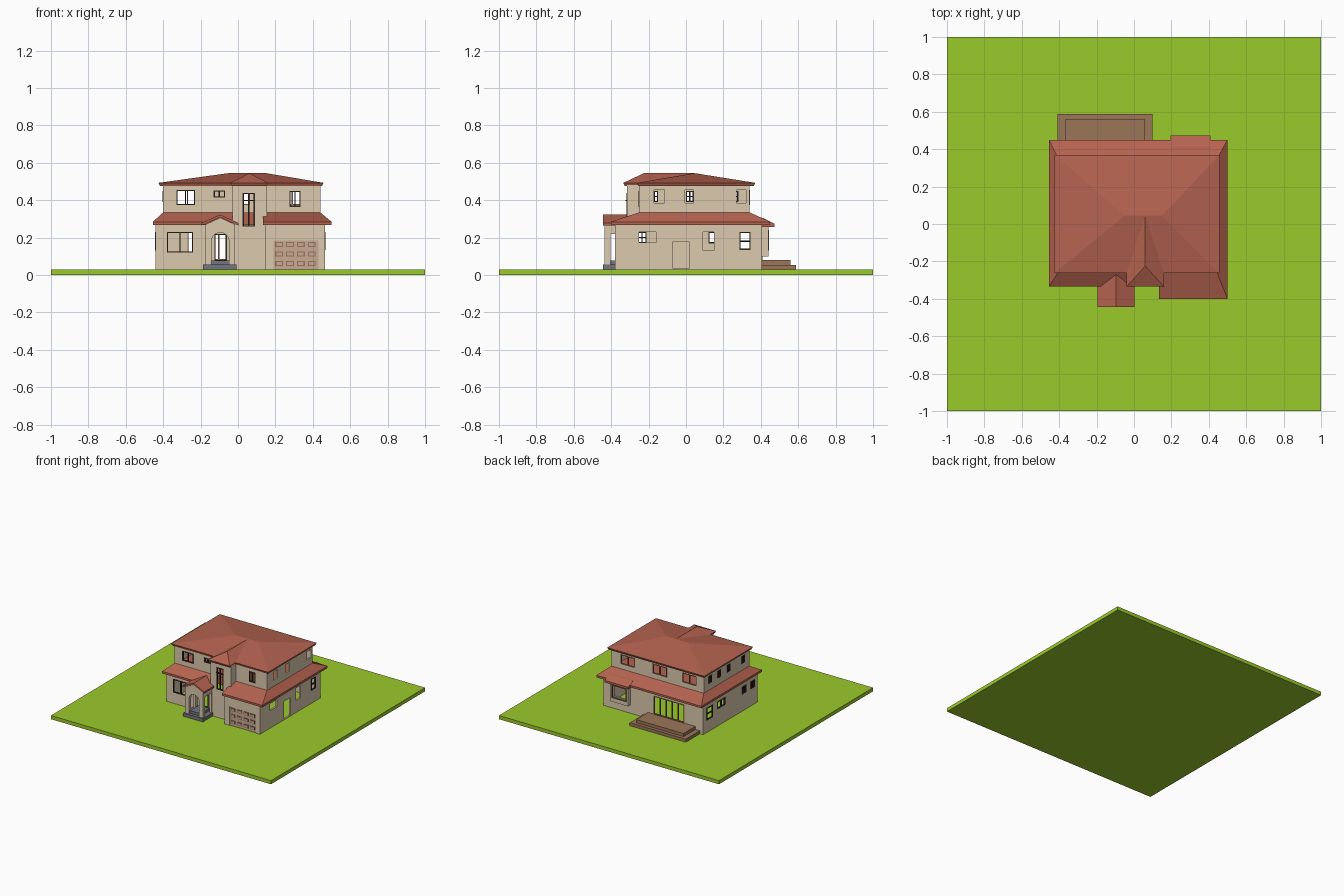
import bpy, bmesh, math

if "Cube" in bpy.data.objects:
    bpy.data.objects.remove(bpy.data.objects["Cube"])


def material(name, rgb):
    m = bpy.data.materials.new(name)
    m.diffuse_color = (*rgb, 1)
    m.use_nodes = True
    m.node_tree.nodes["Principled BSDF"].inputs["Base Color"].default_value = m.diffuse_color
    return m


GRASS = material("grass", (.33, .59, .024))
WALL = material("plaster", (.72, .59, .43))
ROOF = material("roof_tile", (.46, .125, .08))
DARK = material("dark_frame", (.03, .02, .015))
WOOD = material("wood", (.33, .18, .10))
DOOR = material("garage_panel", (.58, .40, .30))
STONE = material("stone", (.17, .18, .21))


def finish(name, bm, mat):
    me = bpy.data.meshes.new(name)
    bm.to_mesh(me)
    bm.free()
    me.materials.append(mat)
    ob = bpy.data.objects.new(name, me)
    bpy.context.collection.objects.link(ob)
    return ob


def loft(name, loops, mat):
    """Join matching closed loops, cap both ends, merge collapsed corners."""
    bm = bmesh.new()
    rows = [[bm.verts.new(p) for p in lp] for lp in loops]
    n = len(rows[0])
    for a, b in zip(rows, rows[1:]):
        for i in range(n):
            j = (i + 1) % n
            bm.faces.new((a[i], a[j], b[j], b[i]))
    bm.faces.new(rows[0][::-1])
    if len({tuple(p) for p in loops[-1]}) > 2:
        bm.faces.new(rows[-1])
    bmesh.ops.remove_doubles(bm, verts=bm.verts, dist=1e-5)
    bmesh.ops.recalc_face_normals(bm, faces=bm.faces)
    return finish(name, bm, mat)


def boxes(name, items, mat):
    """One object from (x0, x1, y0, y1, z0, z1) blocks."""
    bm = bmesh.new()
    for x0, x1, y0, y1, z0, z1 in items:
        vs = bmesh.ops.create_cube(bm, size=1)["verts"]
        for v in vs:
            v.co = ((x0 + x1) / 2 + v.co.x * (x1 - x0),
                    (y0 + y1) / 2 + v.co.y * (y1 - y0),
                    (z0 + z1) / 2 + v.co.z * (z1 - z0))
    return finish(name, bm, mat)


def prism(name, profile, y0, y1, mat):
    return loft(name, [[(x, y, z) for x, z in profile] for y in (y0, y1)], mat)


def at_height(pts, z):
    return [(x, y, z) for x, y in pts]


def rect(x0, y0, x1, y1):
    return [(x0, y0), (x1, y0), (x1, y1), (x0, y1)]


def wall(name, axis, pos, c0, c1, z0, z1, out, holes=(), mat=DARK):
    """Thin wall along an axis. Holes: (c0, c1, z0, z1, panes across, panes up); 0 = no frame."""
    cs = sorted({c0, c1, *[h[0] for h in holes], *[h[1] for h in holes]})
    zs = sorted({z0, z1, *[h[2] for h in holes], *[h[3] for h in holes]})
    bm = bmesh.new()
    pt = (lambda c, z: (c, pos, z)) if axis == 'x' else (lambda c, z: (pos, c, z))
    grid = {(c, z): bm.verts.new(pt(c, z)) for c in cs for z in zs}
    for a, b in zip(cs, cs[1:]):
        for d, e in zip(zs, zs[1:]):
            mc, mz = (a + b) / 2, (d + e) / 2
            if any(h[0] < mc < h[1] and h[2] < mz < h[3] for h in holes):
                continue
            q = [grid[a, d], grid[b, d], grid[b, e], grid[a, e]]
            bm.faces.new(q if out == (-1 if axis == 'x' else 1) else q[::-1])
    bmesh.ops.delete(bm, geom=[v for v in bm.verts if not v.link_faces], context='VERTS')
    ob = finish(name, bm, WALL)
    mod = ob.modifiers.new("thickness", 'SOLIDIFY')
    mod.thickness, mod.offset = .014, -1
    # window frames and glazing bars
    t = .006
    p0, p1 = sorted((pos + out * .003, pos - out * .009))
    bars = []
    for a, b, d, e, nx, nz in holes:
        if not nx:
            continue
        for i in range(nx + 1):
            c = a + (b - a - t) * i / nx
            bars.append((c, c + t, d, e))
        for i in range(nz + 1):
            z = d + (e - d - t) * i / nz
            bars.append((a, b, z, z + t))
    if bars:
        boxes(name + "_frames", [(a, b, p0, p1, d, e) if axis == 'x' else (p0, p1, a, b, d, e)
                                 for a, b, d, e in bars], mat)


# lawn
boxes("lawn", [(-1, 1, -1, 1, 0, .03)], GRASS)

# ground floor walls
Z0, Z1 = .03, .275
wall("front_wall", 'x', -.30, -.44, -.03, Z0, Z1, -1,
     [(-.38, -.24, .12, .23, 2, 1), (-.125, -.06, .075, .22, 1, 1)])
wall("garage_front", 'x', -.38, .145, .465, Z0, Z1, -1, [(.19, .43, .03, .185, 0, 0)])
wall("garage_side", 'y', .145, -.38, -.30, Z0, Z1, -1)
wall("right_wall", 'y', .465, -.38, .405, Z0, Z1, 1,
     [(-.25, -.16, .175, .23, 0, 0), (-.07, .015, .035, .18, 0, 0),
      (.09, .15, .13, .23, 0, 0), (.285, .345, .135, .23, 1, 2)])
wall("back_wall", 'x', .405, -.44, .465, Z0, Z1, 1,
     [(-.27, .01, .08, .23, 5, 1), (.24, .37, .13, .24, 0, 0)], WOOD)
wall("left_wall", 'y', -.44, -.30, .405, Z0, Z1, -1,
     [(-.26, -.21, .17, .23, 2, 2), (-.15, -.10, .17, .23, 2, 2),
      (.12, .22, .17, .23, 2, 1), (.28, .36, .13, .23, 1, 2)])

# upper floor walls
U0, U1 = .32, .485
wall("upper_front_left", 'x', -.25, -.40, -.03, U0, U1, -1,
     [(-.33, -.23, .375, .455, 2, 1), (-.13, -.07, .415, .452, 2, 1)])
wall("upper_front_right", 'x', -.25, .155, .44, U0, U1, -1, [(.275, .335, .365, .45, 2, 1)])
wall("upper_right", 'y', .44, -.25, .34, U0, U1, 1,
     [(-.17, -.115, .385, .455, 0, 0), (-.005, .04, .385, .455, 0, 0), (.27, .32, .385, .455, 0, 0)])
wall("upper_back", 'x', .34, -.40, .44, U0, U1, 1,
     [(c - .065, c + .065, .375, .455, 2, 1) for c in (-.27, 0, .29)], WOOD)
wall("upper_left", 'y', -.40, -.25, .34, U0, U1, -1,
     [(c - .02, c + .02, .39, .45, 2, 2) for c in (-.17, .02, .14, .26)])

# stair tower
wall("tower_front", 'x', -.315, -.03, .155, Z0, U1, -1, [(.025, .09, .26, .44, 2, 1)])
boxes("tower_window_bar", [(.025, .09, -.324, -.312, .395, .402)], DARK)
for x, s in ((-.03, -1), (.155, 1)):
    wall("tower_side", 'y', x, -.315, -.25, Z0, U1, s)

# back bay window
wall("bay_front", 'x', .44, .22, .385, .10, .275, 1, [(.235, .37, .13, .24, 1, 1)], WOOD)
boxes("bay_sides", [(.22, .234, .40, .438, .10, .275), (.371, .385, .40, .438, .10, .275),
                    (.22, .385, .40, .438, .10, .114)], WALL)

# lower skirt roof
outer = [(-.455, -.335), (-.03, -.335), (-.03, -.25), (.135, -.25),
         (.135, -.40), (.50, -.40), (.50, .45), (-.455, .45)]
inner = [(-.40, -.25), (-.03, -.25), (-.03, -.25), (.135, -.25),
         (.135, -.25), (.44, -.25), (.44, .34), (-.40, .34)]
loft("lower_roof", [at_height(outer, .268), at_height(outer, .285), at_height(inner, .335)], ROOF)
loft("bay_roof", [at_height(rect(.195, .40, .41, .472), .258),
                  at_height(rect(.195, .40, .41, .472), .275),
                  at_height(rect(.195, .40, .41, .41), .306)], ROOF)

# upper hip roofs
for name, eave, ridge in (
        ("upper_roof", (-.425, -.262, .457, .37), (-.05, .045, .15, .045)),
        ("tower_roof", (-.04, -.335, .16, .045), (.06, -.225, .06, .045))):
    x0, y0, x1, y1 = eave
    loft(name, [at_height(rect(x0 + .008, y0 + .008, x1 - .008, y1 - .008), .475),
                at_height(rect(*eave), .493), at_height(rect(*ridge), .545)], ROOF)

# porch: arched front, side beams, posts, gable roof, steps
arch = [(-.095 + .047 * math.cos(a), .18 + .047 * math.sin(a))
        for a in [math.pi * i / 12 for i in range(13)]]
front = [(-.142, .055), (-.175, .055), (-.175, .27), (-.095, .307), (-.015, .27),
         (-.015, .055), (-.048, .055)] + arch
prism("porch_arch", front, -.435, -.405, WALL)
boxes("porch_sides", [b for x in (-.175, -.03) for b in
                      ((x, x + .015, -.41, -.30, .22, .275),
                       (x, x + .015, -.325, -.30, .055, .22))], WALL)
prism("porch_roof", [(-.195, .265), (-.095, .309), (.002, .265), (.002, .279),
                     (-.095, .323), (-.195, .279)], -.443, -.27, ROOF)
boxes("porch_steps", [(-.187, -.008, -.445, -.30, .03, .057),
                      (-.142, -.048, -.42, -.30, .057, .078)], STONE)

# garage door with recessed-looking square panels
boxes("garage_door", [(.19, .43, -.374, -.366, .03, .185)], DOOR)
panels, edges = [], []
for i in range(4):
    for j in range(3):
        x, z = .22 + i * .058, .062 + j * .051
        edges.append((x - .021, x + .021, -.377, -.373, z - .013, z + .013))
        panels.append((x - .015, x + .015, -.379, -.376, z - .008, z + .008))
boxes("garage_panel_edges", edges, WOOD)
boxes("garage_panels", panels, DOOR)

# back deck
boxes("deck", [(-.41, .10, .40, .588, .03, .055), (-.37, .06, .40, .56, .055, .08)], WOOD)
